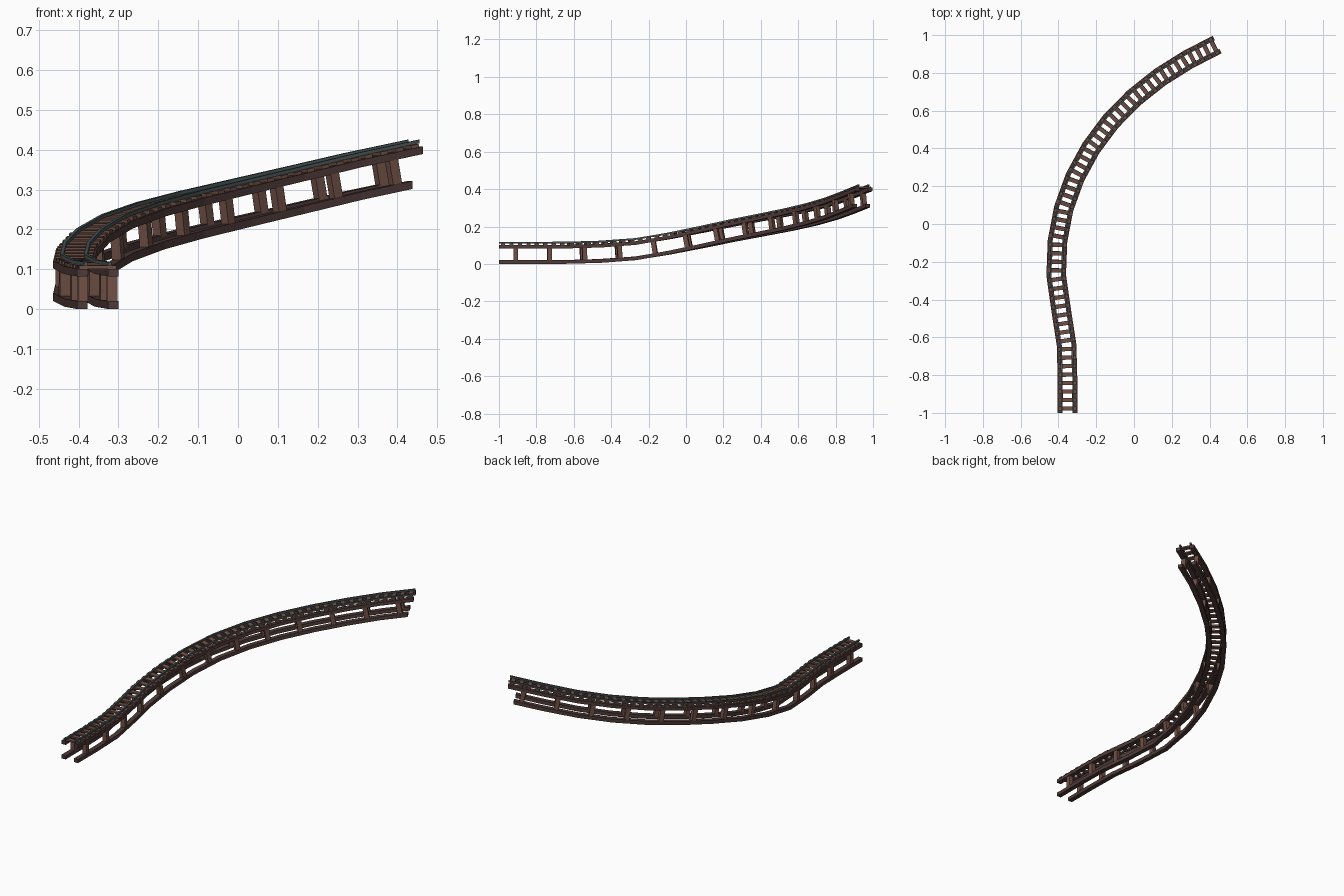
import bpy, bmesh
from mathutils import Vector, Matrix

cube = bpy.data.objects.get("Cube")
if cube:
    bpy.data.objects.remove(cube)

UP = Vector((0, 0, 1))
HALF_POST = 0.0125

# Rail-top centre line: one point per track module
PATH = [Vector(p) for p in (
    (-.352, -1, .118), (-.352, -.82, .118), (-.357, -.64, .119), (-.385, -.46, .124),
    (-.412, -.27, .138), (-.405, -.09, .168), (-.372, .083, .203), (-.312, .248, .238),
    (-.228, .402, .268), (-.123, .543, .296), (0, .668, .325), (.137, .777, .357),
    (.285, .87, .392), (.44, .95, .425))]


def material(name, rgb):
    mat = bpy.data.materials.new(name)
    mat.use_nodes = True
    mat.diffuse_color = (*rgb, 1)
    mat.node_tree.nodes["Principled BSDF"].inputs["Base Color"].default_value = (*rgb, 1)
    return mat


DARK_WOOD = material("dark wood", (.075, .042, .039))
BROWN_WOOD = material("brown wood", (.16, .08, .06))
STEEL = material("grey steel", (.07, .095, .1))


def finish(bm, name, mat):
    bmesh.ops.recalc_face_normals(bm, faces=bm.faces)
    mesh = bpy.data.meshes.new(name)
    bm.to_mesh(mesh)
    bm.free()
    mesh.materials.append(mat)
    bpy.context.collection.objects.link(bpy.data.objects.new(name, mesh))


def side_vectors(path):
    """Mitred sideways direction at every path point."""
    result = []
    for i in range(len(path)):
        before = path[i] - path[max(i - 1, 0)]
        after = path[min(i + 1, len(path) - 1)] - path[i]
        result.append((before.normalized() + after.normalized()).cross(UP).normalized())
    # The first module leaves its neighbour squarely
    result[0] = Vector((1, 0, 0))
    return result


def sweep(name, mat, offset, width, low, high, trim=0):
    """Rectangular beam following the track at a sideways offset."""
    path = [p.copy() for p in PATH]
    path[-1] -= (path[-1] - path[-2]).normalized() * trim
    bm = bmesh.new()
    rings = []
    for p, side in zip(path, side_vectors(path)):
        corners = ((-1, low), (1, low), (1, high), (-1, high))
        rings.append([bm.verts.new(p + side * (offset + s * width / 2) + UP * z)
                      for s, z in corners])
    for a, b in zip(rings, rings[1:]):
        for k in range(4):
            n = (k + 1) % 4
            bm.faces.new((a[k], a[n], b[n], b[k]))
    bm.faces.new(rings[0])
    bm.faces.new(rings[-1])
    finish(bm, name, mat)


def add_box(bm, centre, forward, size):
    """Box whose axes are sideways, forward and normal to the track."""
    forward = forward.normalized()
    side = forward.cross(UP).normalized()
    normal = side.cross(forward)
    frame = Matrix((side, forward, normal)).transposed().to_4x4()
    bmesh.ops.create_cube(bm, size=1, matrix=Matrix.Translation(centre) @ frame
                          @ Matrix.Diagonal((*size, 1)))


# Timber chords and steel rails on each side
for label, s in (("left", -1), ("right", 1)):
    sweep(label + "_lower_beam", DARK_WOOD, s * .039, .026, -.118, -.098, trim=.03)
    sweep(label + "_upper_beam", DARK_WOOD, s * .039, .026, -.036, -.017)
    sweep(label + "_rail", STEEL, s * .03, .009, -.009, 0)

# Cross ties and posts, repeated per module
ties, posts = bmesh.new(), bmesh.new()
for a, b in zip(PATH, PATH[1:]):
    step = b - a
    side = step.cross(UP).normalized()
    normal = side.cross(step).normalized()
    for k in range(4):
        add_box(ties, a + step * (k + .5) / 4 - normal * .013, step, (.095, .022, .009))
    for s in (-1, 1):
        add_box(posts, a + step / 2 + side * s * .037 - normal * .067, step,
                (HALF_POST * 2, HALF_POST * 2, .068))
finish(ties, "cross_ties", BROWN_WOOD)
finish(posts, "support_posts", BROWN_WOOD)
